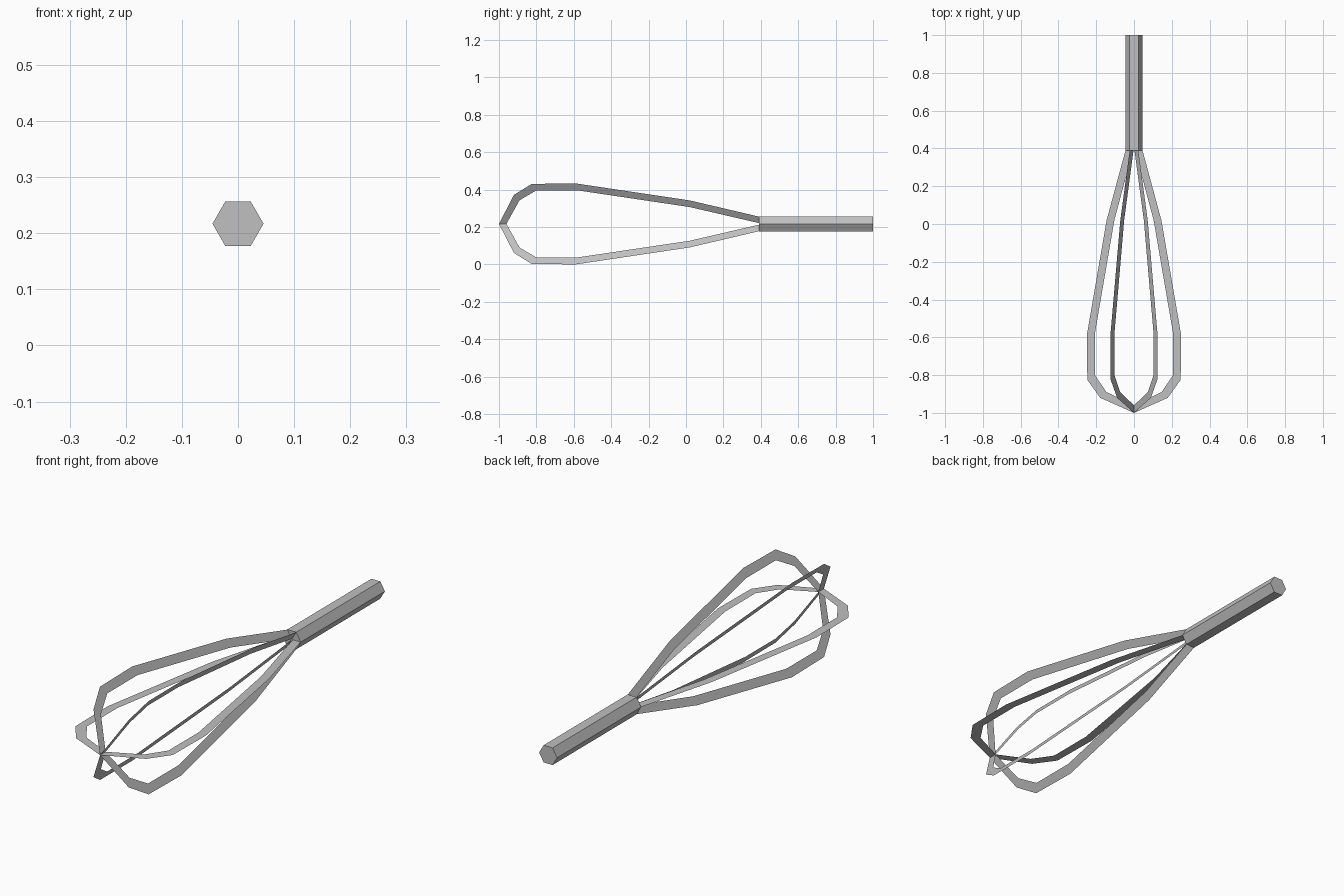
import bpy, bmesh, math
from mathutils import Matrix, Vector

cube = bpy.data.objects.get("Cube")
if cube:
    bpy.data.objects.remove(cube, do_unlink=True)

CENTRE_Z = 0.217

steel = bpy.data.materials.new("steel grey")
steel.use_nodes = True
GREY = (0.53, 0.53, 0.53, 1)
steel.diffuse_color = GREY
steel.node_tree.nodes["Principled BSDF"].inputs["Base Color"].default_value = GREY


def add_object(name, bm):
    mesh = bpy.data.meshes.new(name)
    bm.to_mesh(mesh)
    bm.free()
    mesh.materials.append(steel)
    obj = bpy.data.objects.new(name, mesh)
    obj.location.z = CENTRE_Z
    bpy.context.collection.objects.link(obj)
    return obj


# Handle: capped six-sided bar lying along y
bm = bmesh.new()
bmesh.ops.create_cone(bm, cap_ends=True, segments=6, radius1=0.0455,
                      radius2=0.0455, depth=0.61)
bmesh.ops.rotate(bm, verts=bm.verts, matrix=Matrix.Rotation(math.pi / 6, 3, "Z"))
bmesh.ops.rotate(bm, verts=bm.verts, matrix=Matrix.Rotation(math.pi / 2, 3, "X"))
if max(v.co.x for v in bm.verts) < 0.045:
    bmesh.ops.rotate(bm, verts=bm.verts, matrix=Matrix.Rotation(math.pi / 6, 3, "Y"))
bmesh.ops.translate(bm, verts=bm.verts, vec=(0, 0.695, 0))
add_object("handle", bm)

# Wire outline from handle to tip, as (radius, y) on the outer and inner edge
OUTER = [(0.045, 0.39), (0.145, 0.02), (0.25, -0.59), (0.247, -0.825), (0.179, -0.92), (0, -1)]
INNER = [(0.005, 0.39), (0.104, 0.02), (0.207, -0.58), (0.207, -0.80), (0.146, -0.89), (0, -0.96)]


def wire_loop(name, angle):
    """Flat closed ribbon in a plane through the handle axis."""
    bm = bmesh.new()
    for side in (1, -1):
        out = [bm.verts.new((side * r, y, 0)) for r, y in OUTER]
        inn = [bm.verts.new((side * r, y, 0)) for r, y in INNER]
        for i in range(len(out) - 1):
            bm.faces.new((out[i], out[i + 1], inn[i + 1], inn[i]))
    bmesh.ops.remove_doubles(bm, verts=bm.verts, dist=0.0005)
    bmesh.ops.recalc_face_normals(bm, faces=bm.faces)
    bmesh.ops.rotate(bm, verts=bm.verts, matrix=Matrix.Rotation(angle, 3, "Y"))
    add_object(name, bm)


# Three crossing wire loops
for i, name in enumerate(("wire_level", "wire_tilted_left", "wire_tilted_right")):
    wire_loop(name, i * math.pi / 3)
